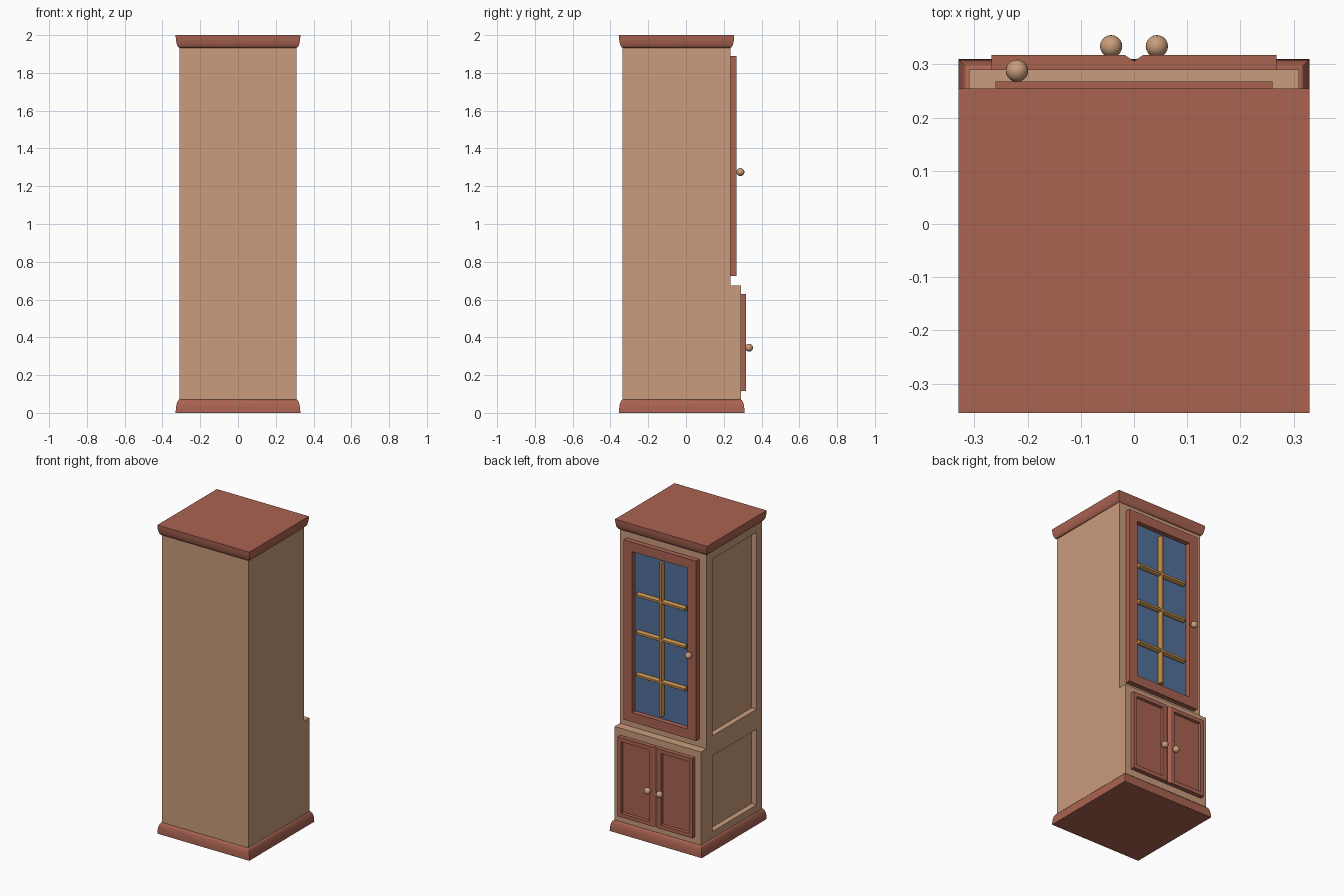
import bpy, bmesh, math
from mathutils import Vector

if "Cube" in bpy.data.objects:
    bpy.data.objects.remove(bpy.data.objects["Cube"])


def material(name, rgb):
    m = bpy.data.materials.new(name)
    m.diffuse_color = (*rgb, 1)
    m.use_nodes = True
    m.node_tree.nodes["Principled BSDF"].inputs["Base Color"].default_value = m.diffuse_color
    return m


RED = material("red_brown_wood", (0.40, 0.125, 0.083))
TAN = material("light_wood", (0.59, 0.335, 0.20))
GLASS = material("blue_glass", (0.085, 0.165, 0.33))
OAK = material("golden_wood", (0.52, 0.26, 0.075))


def finish(bm, name, *mats):
    bmesh.ops.recalc_face_normals(bm, faces=bm.faces)
    me = bpy.data.meshes.new(name)
    bm.to_mesh(me)
    bm.free()
    for m in mats:
        me.materials.append(m)
    ob = bpy.data.objects.new(name, me)
    bpy.context.collection.objects.link(ob)
    return ob


def smooth(ob):
    bpy.ops.object.select_all(action='DESELECT')
    ob.select_set(True)
    bpy.context.view_layer.objects.active = ob
    bpy.ops.object.shade_smooth_by_angle(angle=math.radians(35))


def prism(points, direction):
    """Extrude a closed 3D outline along a direction."""
    bm = bmesh.new()
    f = bm.faces.new([bm.verts.new(p) for p in points])
    r = bmesh.ops.extrude_face_region(bm, geom=[f])
    bmesh.ops.translate(bm, vec=Vector(direction),
                        verts=[v for v in r["geom"] if isinstance(v, bmesh.types.BMVert)])
    bmesh.ops.recalc_face_normals(bm, faces=bm.faces)
    return bm


def box(lo, hi):
    (a, b, c), (d, e, f) = lo, hi
    return prism([(a, b, c), (d, b, c), (d, e, c), (a, e, c)], (0, 0, f - c))


def recess(bm, border, slope, depth):
    """Sink a panel into the +y face and return that panel."""
    bm.normal_update()
    front = max(bm.faces, key=lambda f: (round(f.normal.y, 3), f.calc_center_median().y))
    bmesh.ops.inset_region(bm, faces=[front], thickness=border)
    bmesh.ops.inset_region(bm, faces=[front], thickness=slope)
    bmesh.ops.translate(bm, verts=front.verts[:], vec=(0, -depth, 0))
    return front


def moulding(name, y0, y1, z_wide, z_narrow):
    """Solid slab with a rounded flaring edge."""
    bm = bmesh.new()
    rings = []
    n = 7
    for i in range(n + 1):
        a = math.pi / 2 * i / n
        o = 0.02 * math.cos(a)
        z = z_wide + (z_narrow - z_wide) * math.sin(a)
        x = 0.31 + o
        rings.append([bm.verts.new(p) for p in
                      [(-x, y0 - o, z), (x, y0 - o, z), (x, y1 + o, z), (-x, y1 + o, z)]])
    for r, s in zip(rings, rings[1:]):
        for k in range(4):
            j = (k + 1) % 4
            bm.faces.new([r[k], r[j], s[j], s[k]])
    bm.faces.new(rings[0])
    bm.faces.new(rings[-1])
    smooth(finish(bm, name, RED))


# Carcass: stepped side profile, recessed panels on the left side
outline = [(-0.335, 0.065), (0.29, 0.065), (0.29, 0.675), (0.235, 0.675),
           (0.235, 1.937), (-0.335, 1.937)]
body = finish(prism([(-0.31, y, z) for y, z in outline], (0.62, 0, 0)), "cabinet_body", TAN)
for label, z0, z1 in [("lower", 0.115, 0.605), ("upper", 0.735, 1.88)]:
    cutter = finish(box((-0.40, -0.28, z0), (-0.275, 0.17, z1)), label + "_panel_cutter", TAN)
    cutter.hide_render = True
    cutter.hide_viewport = False
    cutter.display_type = 'WIRE'
    mod = body.modifiers.new(label + "_panel", 'BOOLEAN')
    mod.operation = 'DIFFERENCE'
    mod.solver = 'EXACT'
    mod.object = cutter
bpy.context.view_layer.objects.active = body
for mod in list(body.modifiers):
    cutter = mod.object
    bpy.ops.object.modifier_apply(modifier=mod.name)
    bpy.data.objects.remove(cutter)

# Base and crown mouldings
moulding("base_moulding", -0.335, 0.29, 0.0, 0.07)
moulding("crown_moulding", -0.335, 0.235, 2.0, 1.933)

# Glazed upper door: sunk face is the glass
bm = box((-0.26, 0.235, 0.725), (0.26, 0.268, 1.89))
pane = recess(bm, 0.086, 0.001, 0.03)
pane.material_index = 1
finish(bm, "glass_door", RED, GLASS)

# Glazing bars with chamfered fronts
h, yb, ym, yf = 0.014, 0.237, 0.25, 0.262
section = [(-h, yb), (-h, ym), (-h / 2, yf), (h / 2, yf), (h, ym), (h, yb)]
finish(prism([(s, y, 0.811) for s, y in section], (0, 0, 0.993)), "upright_glazing_bar", OAK)
for i, z in enumerate((1.03, 1.305, 1.55)):
    finish(prism([(-0.174, y, z + s) for s, y in section], (0.348, 0, 0)),
           f"cross_glazing_bar_{i + 1}", OAK)

# Pair of lower doors, chamfered where they meet
for label, s in (("left", -1), ("right", 1)):
    plan = [(0, 0.29), (0.268, 0.29), (0.268, 0.318), (0.018, 0.318), (0, 0.306)]
    bm = prism([(s * x, y, 0.115) for x, y in plan], (0, 0, 0.515))
    recess(bm, 0.036, 0.004, 0.016)
    finish(bm, label + "_lower_door", RED)

# Round knobs
for label, p in (("upper_knob", (-0.22, 0.288, 1.275)),
                 ("lower_left_knob", (-0.043, 0.334, 0.345)),
                 ("lower_right_knob", (0.043, 0.334, 0.345))):
    bm = bmesh.new()
    bmesh.ops.create_uvsphere(bm, u_segments=20, v_segments=12, radius=0.021)
    bmesh.ops.translate(bm, verts=bm.verts, vec=p)
    smooth(finish(bm, label, TAN))
